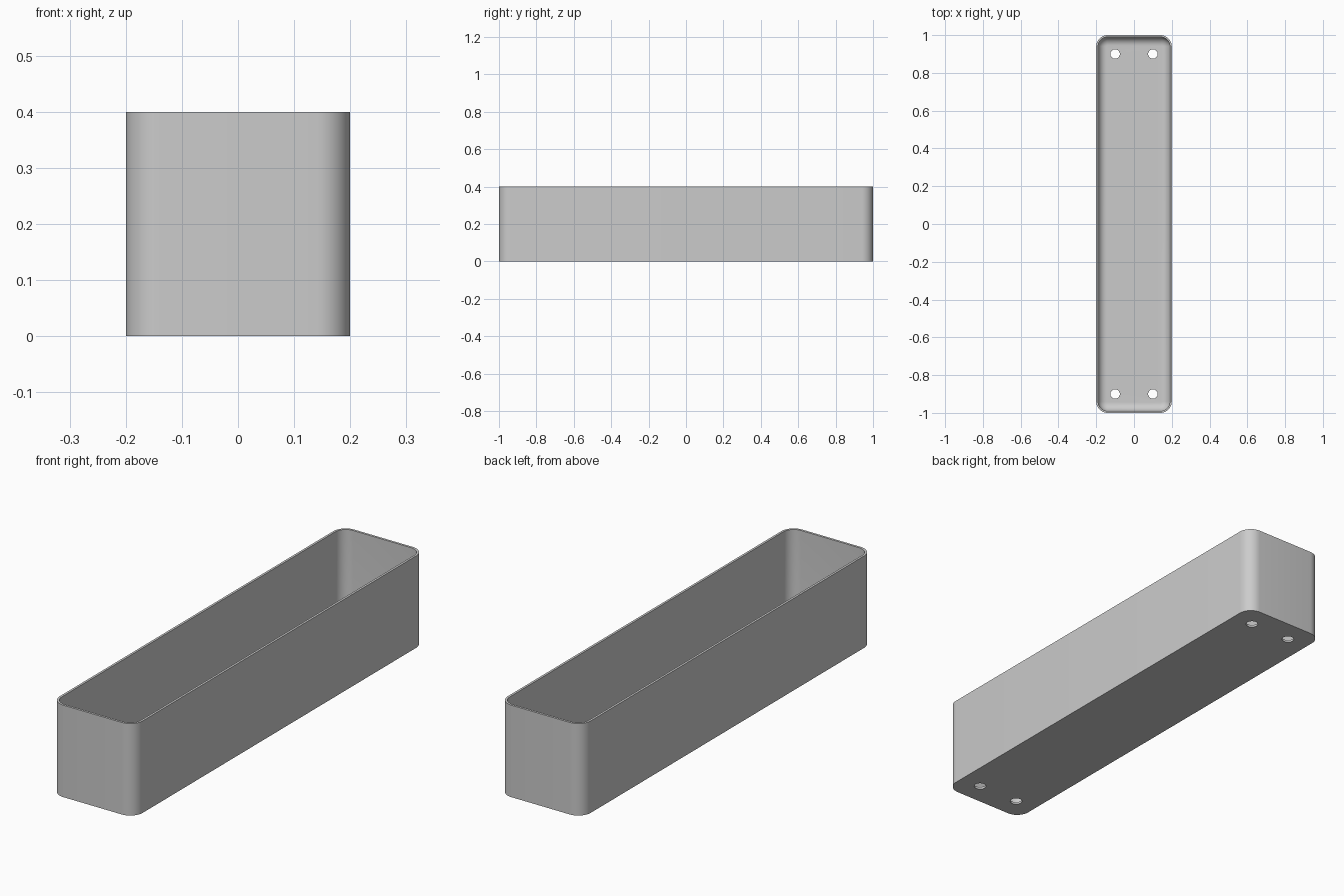
import bpy
import bmesh
from math import sin, cos, pi

if "Cube" in bpy.data.objects:
    bpy.data.objects.remove(bpy.data.objects["Cube"])

HALF_X, HALF_Y, HEIGHT = 0.2, 1.0, 0.4
CORNER, WALL, FILLET, STEPS = 0.06, 0.01, 0.045, 10

grey = bpy.data.materials.new("light grey")
grey.use_nodes = True
colour = (0.6, 0.6, 0.6, 1)
grey.diffuse_color = colour
grey.node_tree.nodes["Principled BSDF"].inputs["Base Color"].default_value = colour


def ring(bm, inset, z):
    """Rounded rectangle inset from the outer outline."""
    r = CORNER - inset
    verts = []
    for quarter, (sx, sy) in enumerate([(1, 1), (-1, 1), (-1, -1), (1, -1)]):
        for i in range(STEPS + 1):
            a = (quarter + i / STEPS) * pi / 2
            x = sx * (HALF_X - CORNER) + r * cos(a)
            y = sy * (HALF_Y - CORNER) + r * sin(a)
            verts.append(bm.verts.new((x, y, z)))
    return verts


# Trough: outer wall, rim, inner wall and the rounded inner floor edge
bm = bmesh.new()
levels = [(0, 0), (0, HEIGHT), (WALL, HEIGHT)]
for i in range(STEPS + 1):
    a = i / STEPS * pi / 2
    levels.append((WALL + FILLET * (1 - cos(a)), WALL + FILLET * (1 - sin(a))))
rings = [ring(bm, inset, z) for inset, z in levels]
for low, high in zip(rings, rings[1:]):
    for i in range(len(low)):
        j = (i + 1) % len(low)
        bm.faces.new((low[i], low[j], high[j], high[i]))
bm.faces.new(rings[0][::-1])
bm.faces.new(rings[-1])
bmesh.ops.recalc_face_normals(bm, faces=bm.faces)
mesh = bpy.data.meshes.new("planter_trough")
bm.to_mesh(mesh)
bm.free()
mesh.materials.append(grey)
trough = bpy.data.objects.new("planter_trough", mesh)
bpy.context.collection.objects.link(trough)

# Drain holes near the four corners
cutters = []
for x in (-0.1, 0.1):
    for y in (-0.9, 0.9):
        bpy.ops.mesh.primitive_cylinder_add(vertices=32, radius=0.025, depth=0.1, location=(x, y, 0))
        cutter = bpy.context.object
        cutter.name = "drain_hole_cutter"
        cutter.hide_render = True
        cutter.data.materials.append(grey)
        cutters.append(cutter)
        cut = trough.modifiers.new("drain_hole", "BOOLEAN")
        cut.object = cutter
        cut.solver = "EXACT"

bpy.ops.object.select_all(action="DESELECT")
trough.select_set(True)
bpy.context.view_layer.objects.active = trough
for name in [m.name for m in trough.modifiers]:
    bpy.ops.object.modifier_apply(modifier=name)
for cutter in cutters:
    bpy.data.objects.remove(cutter)
bpy.ops.object.shade_smooth_by_angle(angle=pi / 6)
